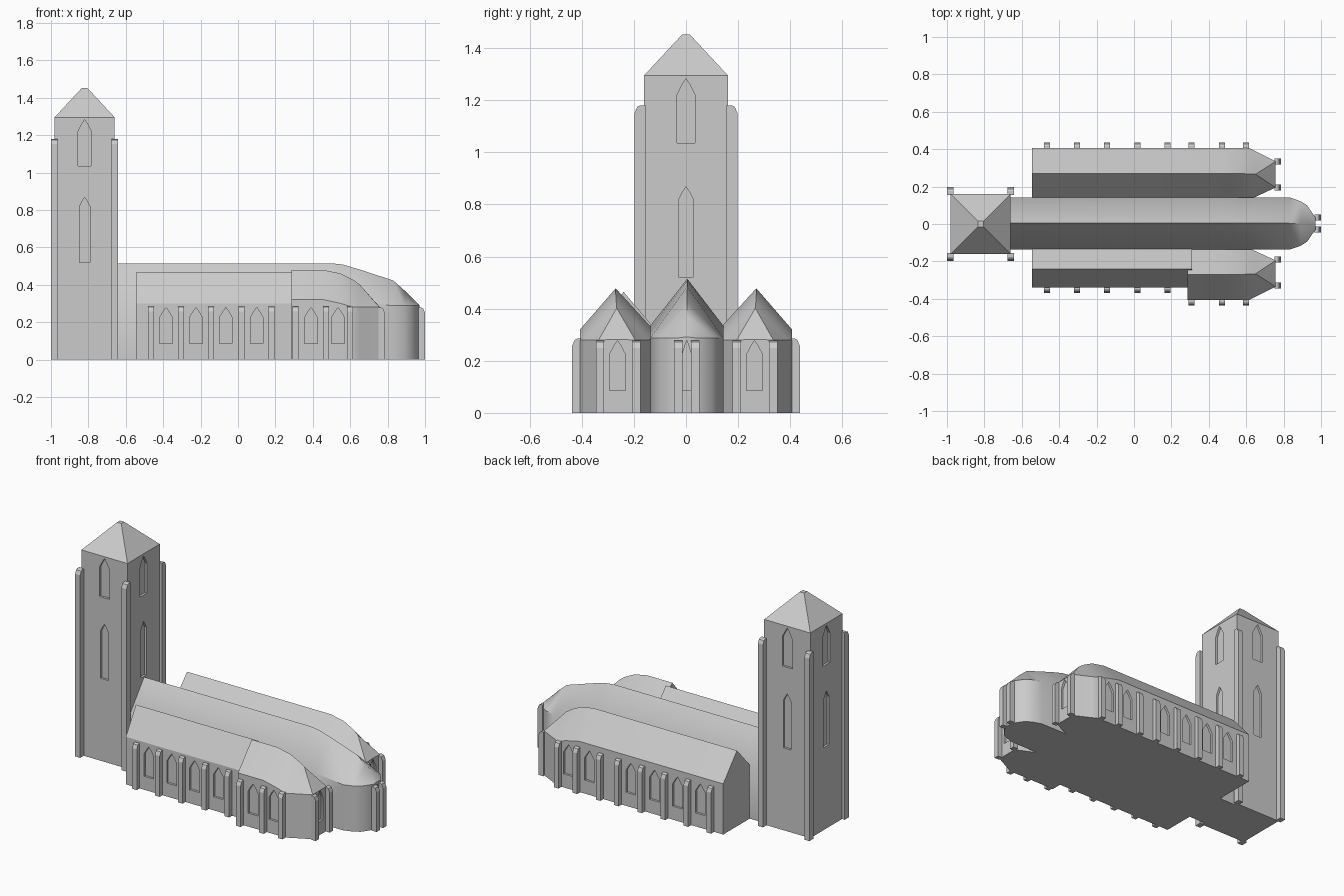
import bpy, bmesh
from math import sin, cos, pi

if "Cube" in bpy.data.objects:
    bpy.data.objects.remove(bpy.data.objects["Cube"])

stone = bpy.data.materials.new("pale_stone")
stone.diffuse_color = (0.6, 0.6, 0.6, 1)
stone.use_nodes = True
stone.node_tree.nodes["Principled BSDF"].inputs["Base Color"].default_value = stone.diffuse_color


def finish(name, bm):
    bmesh.ops.recalc_face_normals(bm, faces=bm.faces[:])
    me = bpy.data.meshes.new(name)
    bm.to_mesh(me)
    bm.free()
    me.materials.append(stone)
    ob = bpy.data.objects.new(name, me)
    bpy.context.collection.objects.link(ob)
    return ob


def select(ob):
    bpy.ops.object.select_all(action='DESELECT')
    ob.select_set(True)
    bpy.context.view_layer.objects.active = ob


def prism(bm, a, b):
    # closed solid between two matching outlines
    va = [bm.verts.new(p) for p in a]
    vb = [bm.verts.new(p) for p in b]
    n = len(a)
    bm.faces.new(va)
    bm.faces.new(vb[::-1])
    for i in range(n):
        j = (i + 1) % n
        bm.faces.new((va[i], vb[i], vb[j], va[j]))


def place(x, y, ang, u, v, z):
    # v points out of the wall, u runs along it
    return (x + v * cos(ang) - u * sin(ang), y + v * sin(ang) + u * cos(ang), z)


def add_window(bm, x, y, ang, w, z0, shoulder, top):
    h = w / 2
    pts = [(-h, z0), (h, z0), (h, shoulder), (h * .45, top - (top - shoulder) * .4),
           (0, top), (-h * .45, top - (top - shoulder) * .4), (-h, shoulder)]
    prism(bm, *[[place(x, y, ang, u, v, z) for u, z in pts] for v in (-.014, .02)])


def add_buttress(bm, x, y, ang, w, d, h):
    # weathered top slopes down to the outer face
    pts = [(-.004, 0), (d, 0), (d, h - .028), (d - .01, h - .005), (d - .02, h), (-.004, h)]
    prism(bm, *[[place(x, y, ang, u, v, z) for v, z in pts] for u in (-w / 2, w / 2)])


def cut_windows(host, windows):
    bm = bmesh.new()
    for w in windows:
        add_window(bm, *w)
    cutter = finish("window_cutter", bm)
    cutter.hide_render = True
    mod = host.modifiers.new("windows", 'BOOLEAN')
    mod.operation = 'DIFFERENCE'
    mod.solver = 'EXACT'
    mod.object = cutter
    select(host)
    bpy.ops.object.modifier_apply(modifier=mod.name)
    bpy.data.objects.remove(cutter)


def hall(name, stations, side=1):
    # gabled hall lofted along x; station = x, (y, eave z), (ridge y, z), (y, eave z)
    bm = bmesh.new()
    rows = []
    for x, y0, z0, yr, zr, y1, z1 in stations:
        rows.append([bm.verts.new((x, side * y, z)) for y, z in
                     ((y0, 0), (y0, z0), (yr, zr), (y1, z1), (y1, 0))])
    for a, b in zip(rows, rows[1:]):
        bm.faces.new((a[0], a[1], b[1], b[0]))
        bm.faces.new((a[3], a[4], b[4], b[3]))
        bm.faces.new((a[0], b[0], b[4], a[4]))
        for e in (1, 3):
            bm.faces.new((a[2], a[e], b[e]))
            bm.faces.new((a[2], b[e], b[2]))
    bm.faces.new(rows[0])
    bm.faces.new(rows[-1][::-1])
    return finish(name, bm)


def smooth(ob):
    select(ob)
    bpy.ops.object.shade_smooth_by_angle(angle=0.68)


# tower with pyramid roof
TX, TH = -.82, .161
bm = bmesh.new()
sq = ((-1, -1), (1, -1), (1, 1), (-1, 1))
prism(bm, *[[(TX + i * TH, j * TH, z) for i, j in sq] for z in (0, 1.295)])
tower = finish("tower", bm)
wins = []
for k in range(4):
    a = k * pi / 2
    px, py = TX + TH * cos(a), TH * sin(a)
    wins += [(px, py, a, .07, 1.035, 1.22, 1.283), (px, py, a, .055, .52, .82, .868)]
cut_windows(tower, wins)
bm = bmesh.new()
prism(bm, *[[(TX + i * r, j * r, z) for i, j in sq] for r, z in ((TH, 1.295), (.015, 1.452))])
finish("tower_roof", bm)

# tower corner buttresses
bm = bmesh.new()
for x in (-.982, -.658):
    for s in (-1, 1):
        add_buttress(bm, x, s * .16, s * pi / 2, .035, .037, 1.18)
finish("tower_buttresses", bm)

# nave with rounded apse
nave = hall("nave", [
    (-.67, -.137, .335, .005, .515, .143, .335),
    (.50, -.137, .335, .005, .515, .143, .335),
    (.56, -.137, .325, .005, .508, .143, .325),
    (.64, -.137, .31, .005, .485, .143, .31),
    (.83, -.137, .288, .004, .423, .143, .288),
    (.89, -.117, .288, .003, .37, .122, .288),
    (.925, -.095, .288, .003, .335, .10, .288),
    (.97, -.03, .288, .003, .292, .035, .288)])
cut_windows(nave, [(.97, .003, 0, .034, .085, .225, .278)])
smooth(nave)

# side halls with polygonal east ends (mirrored, the north one runs longer)
END = [(.46, .407, .32, .27, .478, .13, .325),
       (.55, .407, .30, .27, .46, .13, .305),
       (.615, .407, .28, .268, .427, .13, .285),
       (.65, .389, .28, .266, .402, .145, .28),
       (.757, .335, .28, .265, .282, .195, .28)]
WEST = (-.385, -.225, -.065, .1)
EAST = (.39, .535)
SIZE = (.068, .085, .225, .278)
for name, side, start, xs in (("north_aisle", 1, -.545, WEST + EAST),
                              ("south_chapel", -1, .285, EAST)):
    ob = hall(name, [(start,) + END[0][1:]] + END, side)
    cut_windows(ob, [(x, side * .407, side * pi / 2) + SIZE for x in xs]
                + [(.757, side * .263, 0, .06) + SIZE[1:]])
    smooth(ob)

# narrower south aisle
aisle = hall("south_aisle", [(x, -.34, .30, -.24, .465, -.13, .335) for x in (-.545, .31)])
cut_windows(aisle, [(x, -.34, -pi / 2) + SIZE for x in WEST])

# wall buttresses
bm = bmesh.new()
for x in (-.465, -.305, -.145, .018, .18):
    add_buttress(bm, x, -.34, -pi / 2, .032, .028, .285)
    add_buttress(bm, x, .407, pi / 2, .032, .03, .285)
for x in (.308, .47, .6):
    for s in (-1, 1):
        add_buttress(bm, x, s * .407, s * pi / 2, .032, .03, .285)
for x, y in ((.755, .335), (.755, .195), (.755, -.19), (.755, -.33), (.97, .035), (.97, -.03)):
    add_buttress(bm, x, y, 0, .032, .03, .278)
finish("wall_buttresses", bm)
